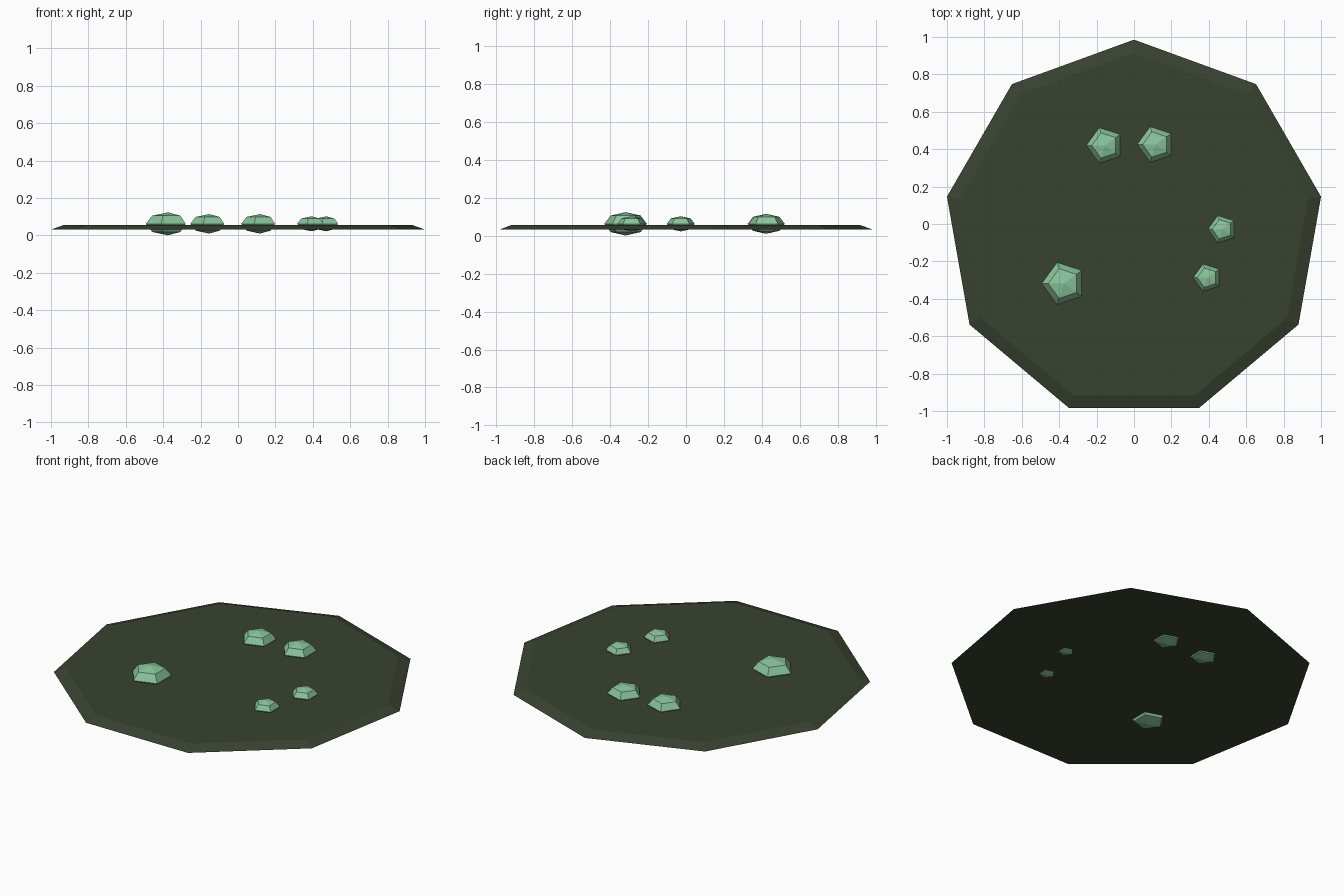
import bpy
import math

if "Cube" in bpy.data.objects:
    bpy.data.objects.remove(bpy.data.objects["Cube"])


def material(name, color):
    mat = bpy.data.materials.new(name)
    mat.diffuse_color = (*color, 1)
    mat.use_nodes = True
    mat.node_tree.nodes["Principled BSDF"].inputs["Base Color"].default_value = mat.diffuse_color
    return mat


dark_green = material("dark_green", (0.04, 0.055, 0.03))
light_green = material("light_green", (0.25, 0.56, 0.33))

# Nine-sided base plate with a sloping rim
bpy.ops.mesh.primitive_cone_add(vertices=9, radius1=1.0154, radius2=0.945,
                                depth=0.025, location=(0, -0.03, 0.0435))
plate = bpy.context.object
plate.name = "base_plate"
plate.data.materials.append(dark_green)


def pebble(name, x, y, radius):
    """Flattened five-sided low-poly ball set into the plate, one corner to +y."""
    bpy.ops.mesh.primitive_uv_sphere_add(segments=5, ring_count=4, radius=radius,
                                         location=(x, y, 0.062),
                                         rotation=(0, 0, math.pi / 2))
    ob = bpy.context.object
    ob.name = name
    ob.scale.z = 0.52
    ob.data.materials.append(light_green)


# Pebbles scattered on the plate: x, y, radius
spots = [(-0.375, -0.318, 0.118),
         (-0.155, 0.42, 0.1), (0.117, 0.425, 0.1),
         (0.472, -0.028, 0.077), (0.393, -0.287, 0.077)]
for i, (x, y, r) in enumerate(spots, 1):
    pebble(f"pebble_{i}", x, y, r)
